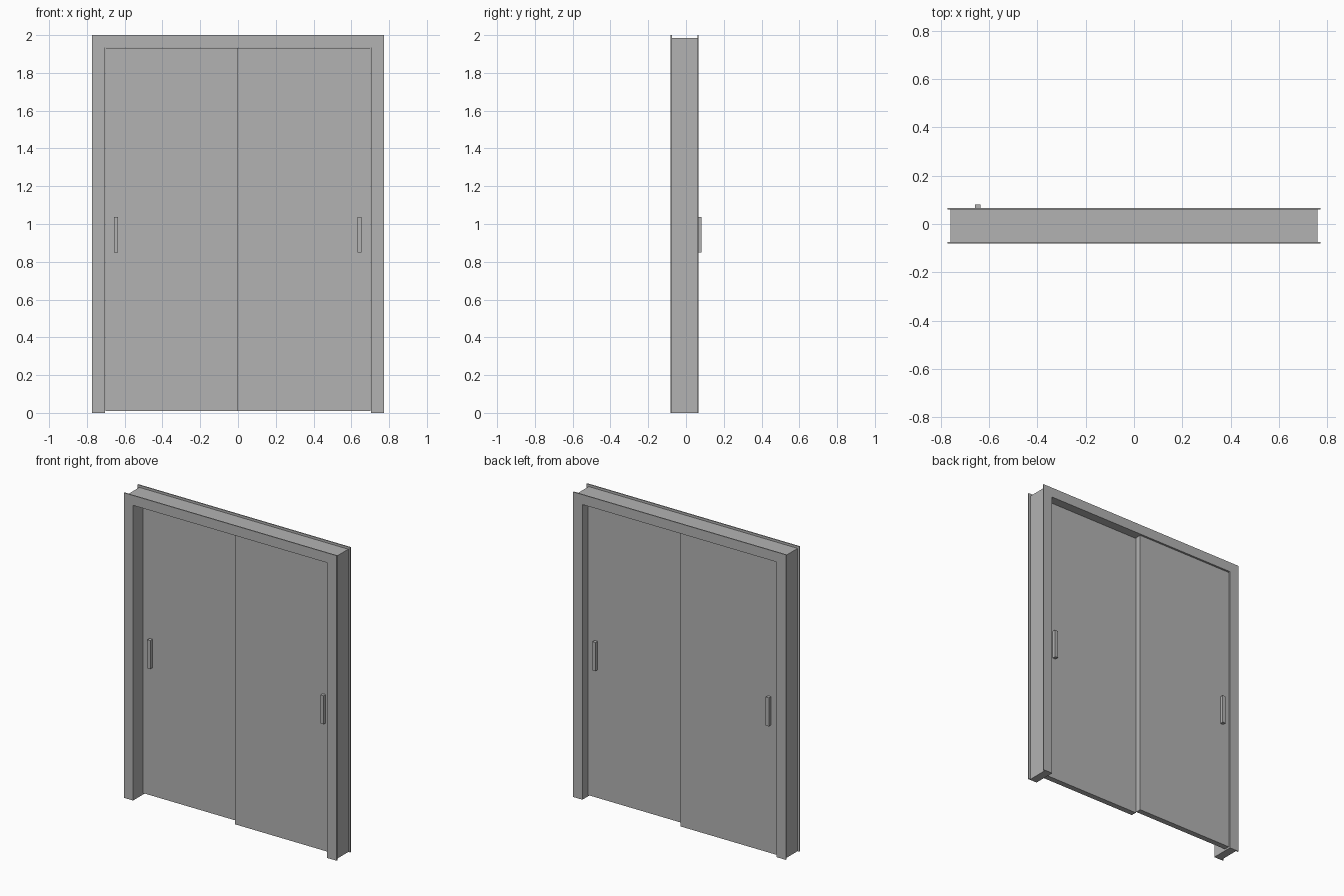
import bpy
import bmesh
from mathutils import Matrix, Vector

cube = bpy.data.objects.get("Cube")
if cube:
    bpy.data.objects.remove(cube, do_unlink=True)

grey = bpy.data.materials.new("plain grey")
grey.use_nodes = True
colour = (0.45, 0.45, 0.45, 1)
grey.diffuse_color = colour
grey.node_tree.nodes["Principled BSDF"].inputs["Base Color"].default_value = colour


def finish(bm, name):
    bmesh.ops.recalc_face_normals(bm, faces=bm.faces)
    mesh = bpy.data.meshes.new(name)
    bm.to_mesh(mesh)
    bm.free()
    mesh.materials.append(grey)
    bpy.context.collection.objects.link(bpy.data.objects.new(name, mesh))


def box(name, low, high):
    low, high = Vector(low), Vector(high)
    bm = bmesh.new()
    bmesh.ops.create_cube(bm, size=1, matrix=Matrix.Translation((low + high) / 2)
                          @ Matrix.Diagonal((*(high - low), 1)))
    finish(bm, name)


def arch(name, inner, outer, head, top, front, back):
    """Three-sided door surround, open at the floor, extruded along y."""
    outline = [(-outer, 0), (-outer, top), (outer, top), (outer, 0),
               (inner, 0), (inner, head), (-inner, head), (-inner, 0)]
    bm = bmesh.new()
    face = bm.faces.new([bm.verts.new((x, front, z)) for x, z in outline])
    extruded = bmesh.ops.extrude_face_region(bm, geom=[face])
    verts = [v for v in extruded["geom"] if isinstance(v, bmesh.types.BMVert)]
    bmesh.ops.translate(bm, verts=verts, vec=(0, back - front, 0))
    finish(bm, name)


# Frame: lining between a wider casing on each face
FRONT, BACK, TRIM = -0.081, 0.067, 0.007
INNER, HEAD = 0.704, 1.935
arch("frame_lining", INNER, 0.758, HEAD, 1.985, FRONT + TRIM, BACK - TRIM)
arch("front_casing", INNER, 0.772, HEAD, 2, FRONT, FRONT + TRIM)
arch("back_casing", INNER, 0.772, HEAD, 2, BACK - TRIM, BACK)

# Sliding panels on two tracks, each with a pull handle on both faces
THICK, PULL = 0.037, 0.023
for side, x0, x1, y, pull_x in (("left", -0.004, 0.702, -0.025, 0.643),
                                ("right", -0.702, 0, 0.021, -0.646)):
    box(side + "_panel", (x0, y, 0.01), (x1, y + THICK, 1.932))
    for face, start in (("front", y - PULL), ("back", y + THICK)):
        box(f"{side}_{face}_handle", (pull_x - 0.011, start, 0.85),
            (pull_x + 0.011, start + PULL, 1.037))
